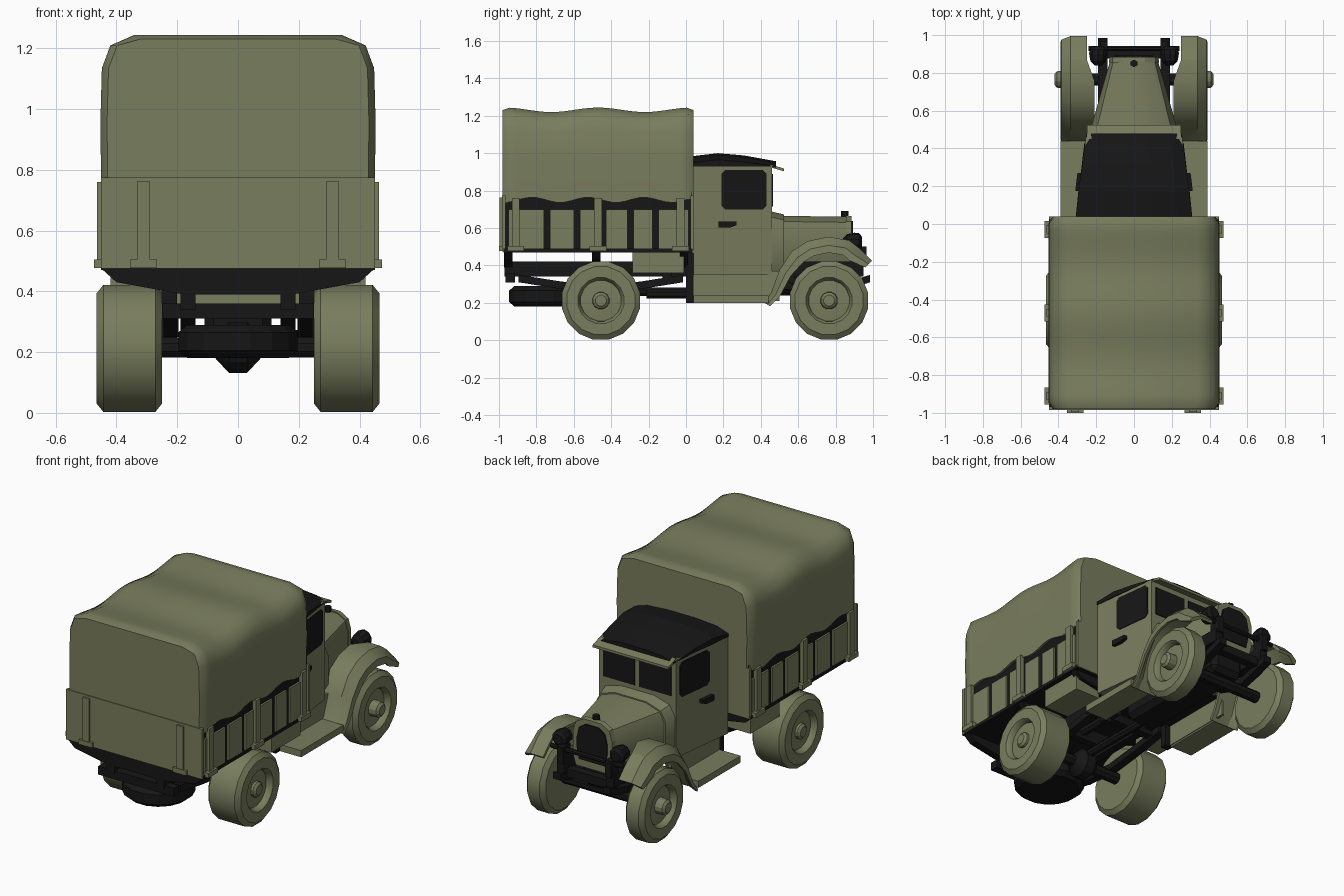
import bpy, bmesh, math
from mathutils import Vector

if "Cube" in bpy.data.objects:
    bpy.data.objects.remove(bpy.data.objects["Cube"])


def paint(name, rgb):
    m = bpy.data.materials.new(name)
    m.diffuse_color = (*rgb, 1)
    m.use_nodes = True
    m.node_tree.nodes["Principled BSDF"].inputs["Base Color"].default_value = m.diffuse_color
    return m


GREEN = paint("olive", (0.19, 0.205, 0.11))
BLACK = paint("black", (0.008, 0.008, 0.008))


def finish(name, bm, mat, mirror=False, smooth=0, bevel=0):
    bmesh.ops.recalc_face_normals(bm, faces=bm.faces)
    me = bpy.data.meshes.new(name)
    bm.to_mesh(me)
    bm.free()
    ob = bpy.data.objects.new(name, me)
    bpy.context.collection.objects.link(ob)
    me.materials.append(mat)
    if bevel:
        b = ob.modifiers.new("bevel", 'BEVEL')
        b.width, b.segments = bevel, 1
    if mirror:
        ob.modifiers.new("mirror", 'MIRROR')
    if smooth:
        bpy.ops.object.select_all(action='DESELECT')
        ob.select_set(True)
        bpy.context.view_layer.objects.active = ob
        bpy.ops.object.shade_smooth_by_angle(angle=math.radians(smooth))
    return ob


def loft(name, rings, mat, caps=True, closed=True, **kw):
    """Skin a list of equal-length point rings."""
    bm = bmesh.new()
    vs = [[bm.verts.new(p) for p in r] for r in rings]
    n = len(vs[0])
    for a, b in zip(vs, vs[1:]):
        for i in range(n if closed else n - 1):
            j = (i + 1) % n
            bm.faces.new((a[i], a[j], b[j], b[i]))
    if caps:
        bm.faces.new(vs[0])
        bm.faces.new(vs[-1])
    return finish(name, bm, mat, **kw)


def box(name, x, y, z, mat, **kw):
    ring = lambda h: [(x[0], y[0], h), (x[1], y[0], h), (x[1], y[1], h), (x[0], y[1], h)]
    return loft(name, [ring(z[0]), ring(z[1])], mat, **kw)


def lathe(name, prof, c, mat, axis='X', seg=16, **kw):
    """Turn (along, radius) pairs around an axis through c."""
    rings = []
    for t, r in prof:
        ring = []
        for k in range(seg):
            a = math.tau * (k + 0.5) / seg
            u, v = r * math.cos(a), r * math.sin(a)
            o = {'X': (t, u, v), 'Y': (u, t, v), 'Z': (u, v, t)}[axis]
            ring.append(Vector(c) + Vector(o))
        rings.append(ring)
    return loft(name, rings, mat, **kw)


def both(pts):
    """Half outline from bottom to top, completed across x = 0."""
    return pts + [(-x, y, z) for x, y, z in reversed(pts)]


# Canvas cover with humps over the hoops
rings = []
N = 28
for i in range(N + 1):
    y = -0.98 + 1.02 * i / N
    top = 1.232 + 0.012 * math.cos(math.tau * (y + 0.47) / 0.5)
    hem = 0.75 + 0.014 * math.sin(y * 21)
    e = 0.022 if i in (0, N) else 0
    rings.append(both([(0.45 - e, y, hem), (0.453 - e, y, 0.95), (0.448 - e, y, top - 0.11),
                       (0.42 - e, y, top - 0.035), (0.34 - e, y, top - e * 0.6)]))
loft("canvas_cover", rings, GREEN, smooth=50)

# Cargo bed
box("bed_interior", (-0.437, 0.437), (-0.965, 0.03), (0.48, 0.79), BLACK)
box("bed_floor", (-0.45, 0.45), (-0.975, 0.035), (0.47, 0.49), BLACK)
box("tailgate", (-0.45, 0.45), (-0.985, -0.965), (0.475, 0.775), GREEN)
box("bed_front_board", (-0.45, 0.45), (0.025, 0.04), (0.475, 0.775), GREEN)
cuts = [-0.965, -0.742, -0.582, -0.445, -0.297, -0.162, 0.03]
for a, b in zip(cuts, cuts[1:]):
    box("side_plank", (0.437, 0.448), (a + 0.016, b - 0.016), (0.48, 0.70), GREEN, mirror=True)
for y in (-0.91, -0.47, -0.03):
    box("side_post", (0.44, 0.464), (y - 0.021, y + 0.021), (0.48, 0.76), GREEN, mirror=True)
    box("side_post_foot", (0.44, 0.473), (y - 0.045, y + 0.045), (0.477, 0.505), GREEN, mirror=True)
box("tailgate_post", (0.29, 0.333), (-0.996, -0.98), (0.48, 0.762), GREEN, mirror=True)
box("tailgate_post_foot", (0.267, 0.355), (-1.0, -0.98), (0.477, 0.505), GREEN, mirror=True)
for y in (-0.95, -0.48, -0.01):
    half = [(0.18, 0.39), (0.40, 0.43), (0.45, 0.475)]
    loft("bed_cross_beam", [both([(x, t, z) for x, z in half]) for t in (y - 0.022, y + 0.022)], BLACK)

# Chassis and running gear
box("frame_rail", (0.14, 0.19), (-0.97, 0.95), (0.34, 0.42), BLACK, mirror=True)
for y in (-0.94, -0.1, 0.9):
    box("frame_cross_member", (-0.25, 0.25) if y < 0 else (-0.14, 0.14), (y - 0.025, y + 0.025), (0.31, 0.36), BLACK)
for name, y, h, x in (("rear", -0.455, 0.44, 0.22), ("front", 0.765, 0.22, 0.165)):
    leaf = [(-1, 0.35), (-0.5, 0.315), (0, 0.29), (0.5, 0.315), (1, 0.35)]
    loft(name + "_leaf_spring",
         [[(x - 0.025, y + t * h, z), (x + 0.025, y + t * h, z), (x + 0.025, y + t * h, z - 0.04),
           (x - 0.025, y + t * h, z - 0.04)] for t, z in leaf], BLACK, mirror=True)
    lathe(name + "_axle", [(-0.33, 0.035), (0.33, 0.035)], (0, y, 0.215), BLACK, seg=8)
lathe("differential", [(-0.08, 0.03), (-0.03, 0.085), (0.03, 0.085), (0.08, 0.03)], (0, -0.455, 0.215), BLACK)
lathe("drive_shaft", [(-0.45, 0.025), (0.1, 0.025)], (0, 0, 0.26), BLACK, axis='Y', seg=8)
box("engine_and_gearbox", (-0.11, 0.11), (0.05, 0.84), (0.24, 0.42), BLACK, bevel=0.03)
lathe("silencer", [(-0.21, 0.027), (0.1, 0.027)], (0.2, 0, 0.247), BLACK, axis='Y', seg=8)
lathe("spare_wheel", [(0.18, 0.17), (0.205, 0.2), (0.265, 0.2), (0.29, 0.17)], (0, -0.75, 0), BLACK, axis='Z')


# Wheels with dished faces
def wheel(name, y, xi, xo, hub):
    c = (0, y, 0.212)
    lathe(name + "_tyre", [(xi, 0.16), (xi, 0.185), (xi + 0.022, 0.213), (xo - 0.022, 0.213),
                           (xo, 0.185), (xo, 0.125), (xo - 0.012, 0.115), (xo - 0.035, 0.11),
                           (xo - 0.03, 0.05)], c, GREEN, mirror=True, smooth=28)
    lathe(name + "_hub", [(xo - 0.04, 0.048), (hub - 0.012, 0.045), (hub, 0.03)], c, GREEN, seg=12, mirror=True)
    lathe(name + "_inner_disc", [(xi + 0.005, 0.165), (xi + 0.02, 0.165)], c, BLACK, mirror=True)


wheel("rear_wheel", -0.455, 0.25, 0.465, 0.46)
wheel("front_wheel", 0.765, 0.265, 0.39, 0.42)

# Front fenders: a cross-section swept over the wheel
path = [Vector(p) for p in ((0.42, 0.2), (0.455, 0.255), (0.50, 0.375), (0.565, 0.475), (0.65, 0.53),
                            (0.76, 0.553), (0.87, 0.535), (0.93, 0.49), (0.995, 0.425))]
rings = []
for i, p in enumerate(path):
    t = (path[min(i + 1, 8)] - path[max(i - 1, 0)]).normalized()
    n = Vector((t.y, -t.x))
    s = 0.4 + 0.6 * min(i / 3, 1) if i < 8 else 0.6
    inner = 0.21 if p.x < 0.85 else 0.25
    sect = [(inner, 0), (0.335, 0), (0.385, 0.045 * s), (0.39, 0.085 * s), (0.375, 0.085 * s),
            (0.33, 0.018), (inner, 0.018)]
    rings.append([(x, p.x + n.x * d, p.y + n.y * d) for x, d in sect])
loft("front_fender", rings, GREEN, mirror=True, smooth=25)
box("running_board", (0.24, 0.39), (0.04, 0.44), (0.2, 0.24), GREEN, mirror=True)
box("running_board_valance", (0.235, 0.25), (0.04, 0.5), (0.21, 0.37), GREEN, mirror=True)
box("toolbox", (0.25, 0.42), (-0.285, -0.01), (0.36, 0.475), GREEN, mirror=True)

# Cab, tapering towards the front
CW = lambda y: 0.305 - 0.05 * (y - 0.04) / 0.42
loft("cab", [both([(CW(y), y, 0.35), (CW(y), y, 0.935)]) for y in (0.04, 0.46)], GREEN)
box("cab_underside", (-0.24, 0.24), (0.005, 0.46), (0.335, 0.352), BLACK)
box("cab_rear_bracket", (0.2, 0.25), (0.0, 0.04), (0.2, 0.47), BLACK, mirror=True)
loft("roof", [both([(w, y, 0.93), (w, y, z - 0.035), (w * 0.75, y, z - 0.01), (w * 0.3, y, z)])
              for y, z, w in ((0.04, 0.985, 0.308), (0.17, 1.0, 0.295), (0.31, 0.988, 0.276),
                              (0.48, 0.957, 0.252))], BLACK)
loft("sun_visor", [both([(0.25, y, z - 0.015), (0.25, y, z)]) for y, z in ((0.45, 0.94), (0.525, 0.918))], GREEN)


def side_panel(name, pts, out):
    loft(name, [[(CW(y) + d, y, z) for y, z in pts] for d in (-0.005, out)], BLACK, mirror=True)


side_panel("side_window", [(0.21, 0.7), (0.41, 0.7), (0.43, 0.72), (0.43, 0.89), (0.41, 0.91),
                           (0.21, 0.91), (0.19, 0.89), (0.19, 0.72)], 0.004)
side_panel("door_handle", [(0.175, 0.602), (0.235, 0.602), (0.27, 0.615), (0.27, 0.635), (0.175, 0.635)], 0.022)
box("windscreen_pane", (0.015, 0.225), (0.45, 0.465), (0.715, 0.89), BLACK, mirror=True)

# Bonnet, cowl and radiator
hood = lambda y, w, z, b: both([(w * 0.85, y, b), (w, y, b + 0.07), (w, y, z - 0.09), (w * 0.86, y, z - 0.03),
                                (w * 0.45, y, z)])
loft("cowl", [hood(0.45, 0.25, 0.69, 0.34), hood(0.525, 0.232, 0.672, 0.34)], GREEN, smooth=35)
loft("bonnet", [hood(0.52, 0.225, 0.665, 0.35), hood(0.87, 0.125, 0.66, 0.38)], GREEN, smooth=35)
loft("radiator_shell", [hood(0.855, 0.132, 0.667, 0.375), hood(0.885, 0.13, 0.664, 0.375)], GREEN)
loft("radiator_grille", [hood(0.88, 0.1, 0.638, 0.42), hood(0.892, 0.1, 0.638, 0.42)], BLACK)
lathe("radiator_cap", [(0.65, 0.02), (0.69, 0.02)], (0, 0.85, 0), BLACK, axis='Z', seg=6)

# Headlamps and their bar
lathe("headlamp", [(0.84, 0.02), (0.86, 0.042), (0.9, 0.05), (0.925, 0.048), (0.94, 0.03)],
      (0.19, 0, 0.525), BLACK, axis='Y', seg=10, mirror=True)
lathe("lamp_bar", [(-0.24, 0.014), (0.24, 0.014)], (0, 0.93, 0.475), BLACK, seg=8)
box("lamp_bracket", (0.14, 0.18), (0.89, 0.965), (0.40, 0.50), BLACK, mirror=True)
